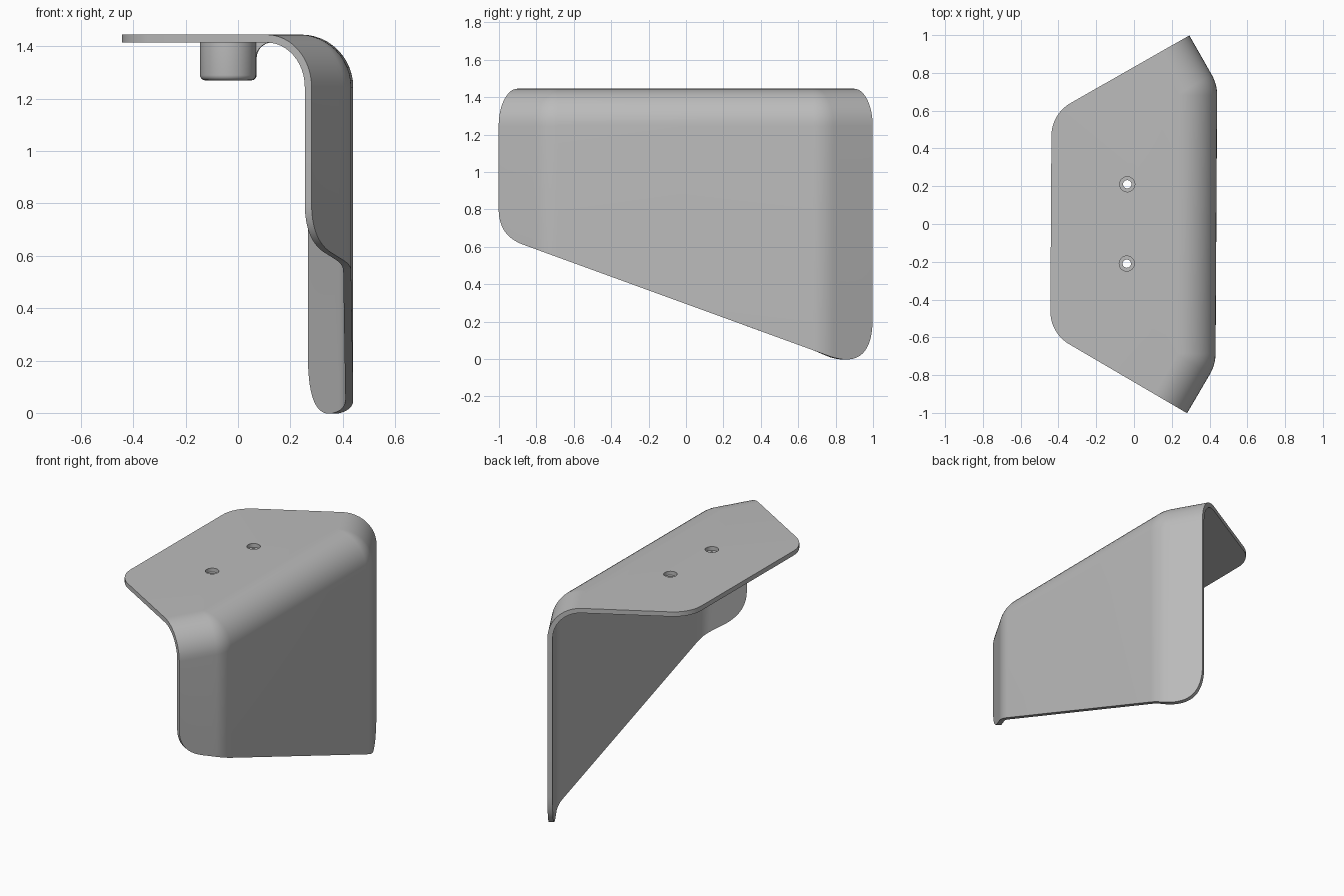
import bpy, bmesh, math
from mathutils import Matrix

if "Cube" in bpy.data.objects:
    bpy.data.objects.remove(bpy.data.objects["Cube"], do_unlink=True)

grey = bpy.data.materials.new("light_grey_metal")
grey.use_nodes = True
grey.diffuse_color = (0.5, 0.5, 0.5, 1)
grey.node_tree.nodes["Principled BSDF"].inputs["Base Color"].default_value = (0.5, 0.5, 0.5, 1)

TOP, THICK, BEND, FACE_X, BACK_X = 1.445, 0.03, 0.2, 0.436, -0.44
CORNER_Y, CORNER_R, STEPS = 0.742, 0.22, 10
HOLE_X, HOLE_Y = -0.037, 0.21
COS, SIN = math.cos(math.pi / 6), 0.5
SKEW = Matrix.Rotation(-0.006, 4, "Z")


def arc(cx, cy, r, a, b, n=STEPS):
    """Points on a circular arc, angles in degrees."""
    angles = [math.radians(a + (b - a) * i / n) for i in range(n + 1)]
    return [(cx + r * math.cos(t), cy + r * math.sin(t)) for t in angles]


def make_object(name, bm):
    bmesh.ops.recalc_face_normals(bm, faces=bm.faces)
    mesh = bpy.data.meshes.new(name)
    bm.to_mesh(mesh)
    bm.free()
    mesh.materials.append(grey)
    obj = bpy.data.objects.new(name, mesh)
    bpy.context.collection.objects.link(obj)
    return obj


def select(obj):
    bpy.ops.object.select_all(action="DESELECT")
    obj.select_set(True)
    bpy.context.view_layer.objects.active = obj


def prism(name, ring, step):
    """Extrude a ring of 3D points along a step vector."""
    bm = bmesh.new()
    face = bm.faces.new([bm.verts.new(p) for p in ring])
    moved = bmesh.ops.extrude_face_region(bm, geom=[face])["geom"]
    bmesh.ops.translate(bm, vec=step, verts=[g for g in moved if isinstance(g, bmesh.types.BMVert)])
    return make_object(name, bm)


def drill(obj, radius):
    """Cut both screw holes straight through an object."""
    for side in (-1, 1):
        ring = [(x, y, 1.1) for x, y in arc(HOLE_X, side * HOLE_Y, radius, 0, 360, 32)[:-1]]
        cutter = prism("hole_cutter", ring, (0, 0, 0.5))
        cutter.hide_render = True
        select(obj)
        mod = obj.modifiers.new("hole", "BOOLEAN")
        mod.operation, mod.solver, mod.object = "DIFFERENCE", "EXACT", cutter
        bpy.ops.object.modifier_apply(modifier=mod.name)
        bpy.data.objects.remove(cutter, do_unlink=True)


def finish(obj):
    obj.data.transform(SKEW)
    select(obj)
    bpy.ops.object.shade_smooth_by_angle(angle=math.radians(35))


def lower_edge(y):
    """Height of the sloping lower edge, rounded into both wing ends."""
    def line(v):
        return 0.295 - 0.364 * v
    for end, width, z_end in ((-1, 0.13, 0.8), (1, 0.235, 0.22)):
        gap = abs(end - y)
        if gap < width:
            s = math.sqrt(gap / width)
            start = line(end - math.copysign(width, end))
            return z_end * (1 - s) ** 2 + 2 * s * (1 - s) * line(end) + s * s * start
    return line(y)


# Plan of the wall: flat front, rounded corner, angled wing; (x, y, normal)
centre_y = CORNER_Y - CORNER_R * math.tan(math.pi / 12)
half = []
for i in range(STEPS + 1):
    a = math.pi / 6 * i / STEPS
    n = (math.cos(a), math.sin(a))
    half.append((FACE_X - CORNER_R + CORNER_R * n[0], centre_y + CORNER_R * n[1], n))
x0, y0, _ = half[-1]
for i in range(1, 17):
    y = 1 - (1 - y0) * (1 - i / 16) ** 2
    half.append((x0 - (y - y0) * SIN / COS, y, (COS, SIN)))
plan = [(x, -y, (n[0], -n[1])) for x, y, n in reversed(half)] + half

# Wall and bend: one profile swept along the plan
profile = [(BEND - dx, TOP - BEND + dz) for dx, dz in arc(0, 0, BEND, 0, 90, 12)]
bm = bmesh.new()
columns = []
for x, y, n in plan:
    points = [(0, lower_edge(y))] + profile
    columns.append([bm.verts.new((x - n[0] * d, y - n[1] * d, z)) for d, z in points])
for a, b in zip(columns, columns[1:]):
    for j in range(len(a) - 1):
        bm.faces.new((a[j], b[j], b[j + 1], a[j + 1]))

# Top plate: continues from the bend to the rounded back corners
tip_x = half[-1][0]
back_y = 1 - (tip_x - BACK_X) * SIN / COS - 0.2 * math.tan(math.pi / 6)
back = arc(BACK_X + 0.2, back_y, 0.2, 120, 180)
back += [(x, -y) for x, y in reversed(back)]
bm.faces.new([c[-1] for c in columns] + [bm.verts.new((x, y, TOP)) for x, y in back])
bracket = make_object("bent_bracket", bm)
up = max(bracket.data.polygons, key=lambda p: p.area if abs(p.normal.z) > 0.9 else 0).normal.z
select(bracket)
solid = bracket.modifiers.new("sheet", "SOLIDIFY")
solid.thickness, solid.use_even_offset = THICK, True
solid.offset = -1 if up > 0 else 1
bpy.ops.object.modifier_apply(modifier=solid.name)
drill(bracket, 0.04)
finish(bracket)

# Mounting block under the plate, rounded ends and softened lower rim
R = 0.107
outline = arc(HOLE_X, HOLE_Y, R, 0, 180, 20) + arc(HOLE_X, -HOLE_Y, R, 180, 360, 20)
block = prism("mounting_block", [(x, y, 1.27) for x, y in outline], (0, 0, 0.15))
bm = bmesh.new()
bm.from_mesh(block.data)
rim = [e for e in bm.edges if all(v.co.z < 1.28 for v in e.verts)]
bmesh.ops.bevel(bm, geom=rim, offset=0.02, segments=4, profile=0.5, affect="EDGES")
bm.to_mesh(block.data)
bm.free()
drill(block, 0.022)
finish(block)

# Fillet joining the block to the plate on the wall side
side = HOLE_X + R
curve = arc(side + 0.06, TOP - THICK - 0.06, 0.06, 180, 90)
section = [(side - 0.01, 1.42)] + [(side - 0.01, curve[0][1])] + curve + [(side + 0.06, 1.42)]
fillet = prism("block_fillet", [(x, -HOLE_Y, z) for x, z in section], (0, 2 * HOLE_Y, 0))
finish(fillet)
